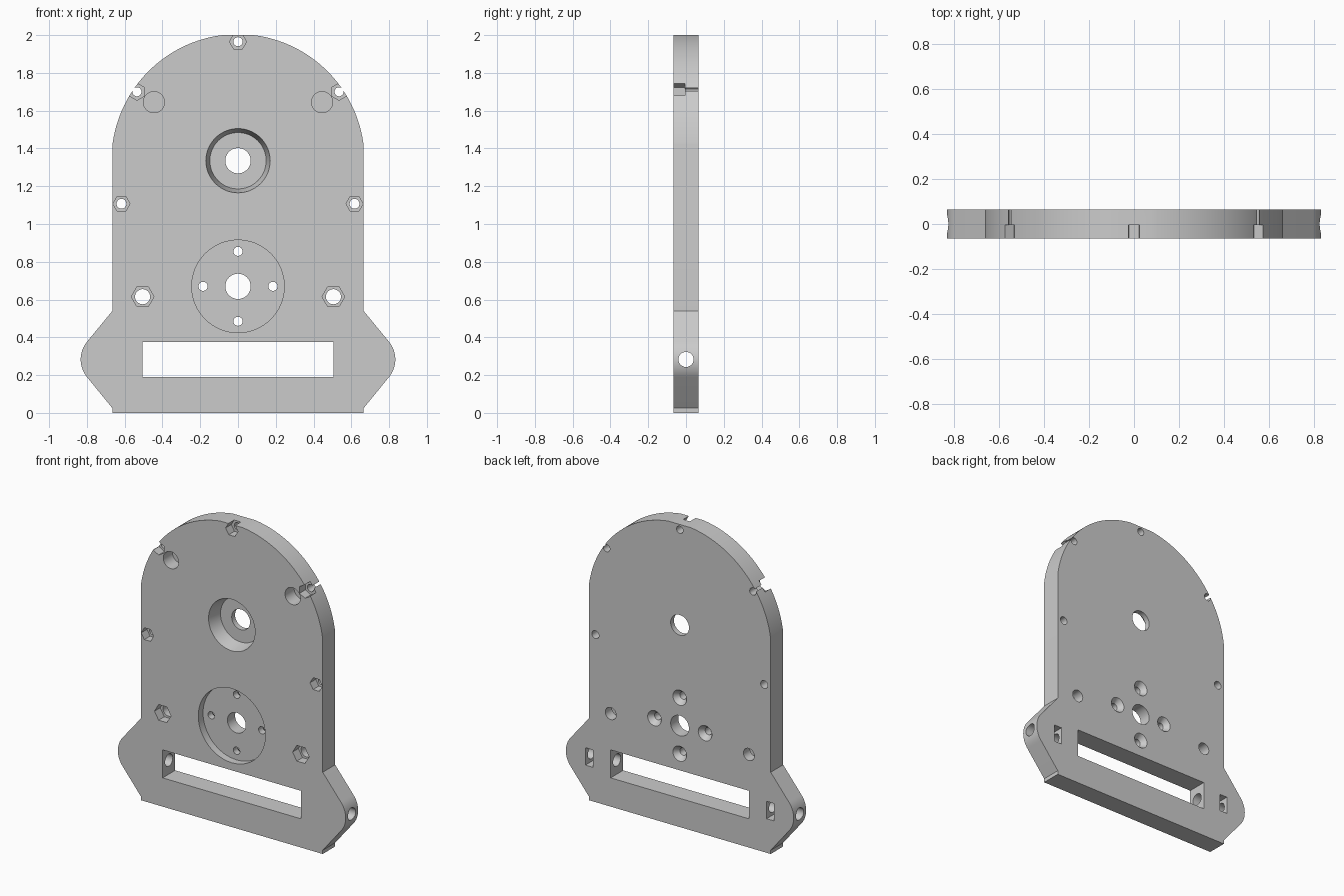
import bpy, bmesh
from math import sin, cos, pi, radians, sqrt, atan2

if "Cube" in bpy.data.objects:
    bpy.data.objects.remove(bpy.data.objects["Cube"], do_unlink=True)

FRONT, BACK, OVER = -0.065, 0.065, 0.02
HALF, TOP = 0.665, 2.0

grey = bpy.data.materials.new("plain grey")
grey.use_nodes = True
colour = (0.6, 0.6, 0.6, 1)
grey.diffuse_color = colour
grey.node_tree.nodes["Principled BSDF"].inputs["Base Color"].default_value = colour


def loft(name, rings):
    """Solid skinned through matching rings of points, capped at both ends."""
    bm = bmesh.new()
    loops = [[bm.verts.new(p) for p in ring] for ring in rings]
    n = len(loops[0])
    for a, b in zip(loops, loops[1:]):
        for i in range(n):
            j = (i + 1) % n
            bm.faces.new((a[i], a[j], b[j], b[i]))
    bm.faces.new(loops[0])
    bm.faces.new(loops[-1][::-1])
    bmesh.ops.recalc_face_normals(bm, faces=bm.faces)
    mesh = bpy.data.meshes.new(name)
    bm.to_mesh(mesh)
    bm.free()
    mesh.materials.append(grey)
    obj = bpy.data.objects.new(name, mesh)
    bpy.context.collection.objects.link(obj)
    return obj


def arc(cx, cz, r, start, end, steps):
    return [(cx + r * cos(start + (end - start) * i / steps),
             cz + r * sin(start + (end - start) * i / steps)) for i in range(steps + 1)]


# Plate outline: right half from the bottom up, then mirrored
ear = arc(0.686, 0.283, 0.147, radians(-40), radians(40), 16)
dome_z, dome_r = 1.335, 0.67
low = atan2(sqrt(dome_r**2 - HALF**2), HALF)
high = atan2(TOP - dome_z, sqrt(dome_r**2 - (TOP - dome_z)**2))
half = [(HALF, 0), (HALF, 0.025)] + ear + [(HALF, 0.54)] + arc(0, dome_z, dome_r, low, high, 40)
outline = half + [(-x, z) for x, z in reversed(half)]
plate = loft("mounting_plate", [[(x, y, z) for x, z in outline] for y in (FRONT, BACK)])

cutters = []


def drill(x, z, profile, sides=40, turn=0):
    """Turned cutter along the depth; profile lists (depth position, radius)."""
    rings = [[(x + r * cos(turn + 2 * pi * i / sides), y, z + r * sin(turn + 2 * pi * i / sides))
              for i in range(sides)] for y, r in profile]
    cutters.append(loft("cutter", rings))


def through(x, z, r):
    drill(x, z, [(FRONT - OVER, r), (BACK + OVER, r)])


def pocket(x, z, r, floor, sides=40, turn=0):
    drill(x, z, [(FRONT - OVER, r), (floor, r)], sides, turn)


def box(x0, x1, y0, y1, z0, z1):
    rect = [(x0, z0), (x1, z0), (x1, z1), (x0, z1)]
    cutters.append(loft("cutter", [[(x, y, z) for x, z in rect] for y in (y0, y1)]))


# Tapered bearing seat with shaft hole
drill(0, 1.335, [(FRONT - OVER, 0.17), (FRONT, 0.17), (0.03, 0.149), (0.03, 0.067),
                 (BACK + OVER, 0.067)], 64)

# Round motor recess, shaft hole and four countersunk screw holes
pocket(0, 0.67, 0.245, -0.015, 64)
through(0, 0.67, 0.067)
for dx, dz in ((1, 0), (-1, 0), (0, 1), (0, -1)):
    drill(0.185 * dx, 0.67 + 0.185 * dz,
          [(FRONT - OVER, 0.024), (0.03, 0.024), (BACK, 0.05), (BACK + OVER, 0.05)])

# Hexagonal nut pockets with bolt holes
pocket(0, 1.965, 0.045, -0.005, 6)
through(0, 1.965, 0.024)
for side in (-1, 1):
    for x, z, nut, hole, turn in ((0.535, 1.70, 0.045, 0.024, pi / 6),
                                  (0.617, 1.107, 0.045, 0.026, 0),
                                  (0.505, 0.615, 0.06, 0.04, 0)):
        pocket(side * x, z, nut, -0.005, 6, turn)
        through(side * x, z, hole)
    # Blind round magnet hole
    pocket(side * 0.445, 1.645, 0.056, 0.03)
    # Captive nut slot open to the back
    box(side * 0.635, side * 0.69, -0.045, BACK + OVER, 0.225, 0.34)
    # Sideways bolt hole from ear into the window
    cutters.append(loft("cutter", [
        [(side * x, 0.04 * cos(2 * pi * i / 32), 0.283 + 0.04 * sin(2 * pi * i / 32))
         for i in range(32)] for x in (0.45, 0.9)]))

# Rectangular window
box(-0.505, 0.505, FRONT - OVER, BACK + OVER, 0.19, 0.375)

# Apply all cuts
bpy.ops.object.select_all(action='DESELECT')
bpy.context.view_layer.objects.active = plate
plate.select_set(True)
for cutter in cutters:
    cutter.hide_render = True
    mod = plate.modifiers.new("cut", 'BOOLEAN')
    mod.operation = 'DIFFERENCE'
    mod.solver = 'EXACT'
    mod.object = cutter
    bpy.ops.object.modifier_apply(modifier=mod.name)
    bpy.data.objects.remove(cutter, do_unlink=True)

bpy.ops.object.shade_smooth_by_angle(angle=radians(25))
